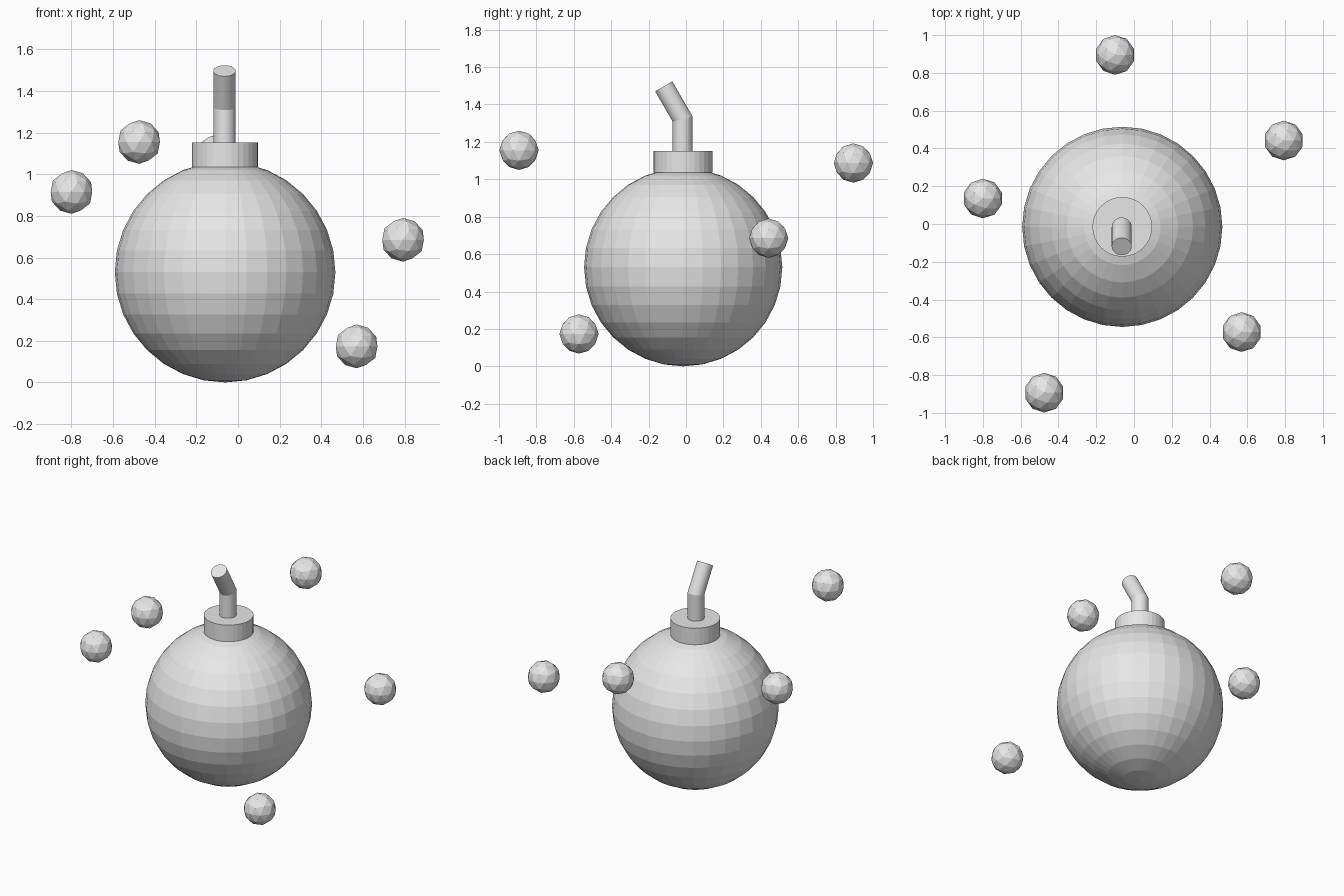
import bpy
import bmesh
from math import sin, cos, tan, radians, tau

cube = bpy.data.objects.get("Cube")
if cube:
    bpy.data.objects.remove(cube, do_unlink=True)

# One plain grey for every part
grey = bpy.data.materials.new("plain_grey")
grey.use_nodes = True
colour = (0.8, 0.8, 0.8, 1)
grey.diffuse_color = colour
grey.node_tree.nodes["Principled BSDF"].inputs["Base Color"].default_value = colour

CX, CY = -0.062, -0.015   # vertical axis of the bomb
SIDES = 32


def finish(bm, name, location):
    bmesh.ops.recalc_face_normals(bm, faces=bm.faces)
    mesh = bpy.data.meshes.new(name)
    bm.to_mesh(mesh)
    bm.free()
    mesh.materials.append(grey)
    obj = bpy.data.objects.new(name, mesh)
    obj.location = location
    bpy.context.collection.objects.link(obj)
    return obj


# Round flat-faceted body
bm = bmesh.new()
bmesh.ops.create_uvsphere(bm, u_segments=SIDES, v_segments=16, radius=0.53)
finish(bm, "body", (CX, CY, 0.53))

# Collar on top of the body
bm = bmesh.new()
bmesh.ops.create_cone(bm, cap_ends=True, segments=SIDES, radius1=0.158,
                      radius2=0.158, depth=0.116)
finish(bm, "collar", (CX, CY, 1.094))

# Bent fuse: upright base ring, mitred bend ring, tilted tip ring
bm = bmesh.new()
bend = radians(30)
radius, length = 0.053, 0.202
rings = [[], [], []]
for i in range(SIDES):
    x = radius * cos(tau * i / SIDES)
    y = radius * sin(tau * i / SIDES)
    rings[0].append(bm.verts.new((x, y, -0.2)))
    rings[1].append(bm.verts.new((x, y, y * tan(bend / 2))))
    rings[2].append(bm.verts.new((x, y * cos(bend) - length * sin(bend),
                                  y * sin(bend) + length * cos(bend))))
for low, high in zip(rings, rings[1:]):
    for i in range(SIDES):
        j = (i + 1) % SIDES
        bm.faces.new((low[i], low[j], high[j], high[i]))
bm.faces.new(rings[0])
bm.faces.new(rings[2])
finish(bm, "fuse", (CX - 0.003, CY - 0.003, 1.322))

# Small faceted balls floating around the body
ball_spots = [
    (-0.80, 0.135, 0.915),
    (-0.475, -0.893, 1.155),
    (0.793, 0.442, 0.685),
    (0.57, -0.572, 0.173),
    (-0.10, 0.895, 1.087),
]
for number, spot in enumerate(ball_spots, 1):
    bm = bmesh.new()
    bmesh.ops.create_icosphere(bm, subdivisions=2, radius=0.105)
    finish(bm, f"floating_ball_{number}", spot)
